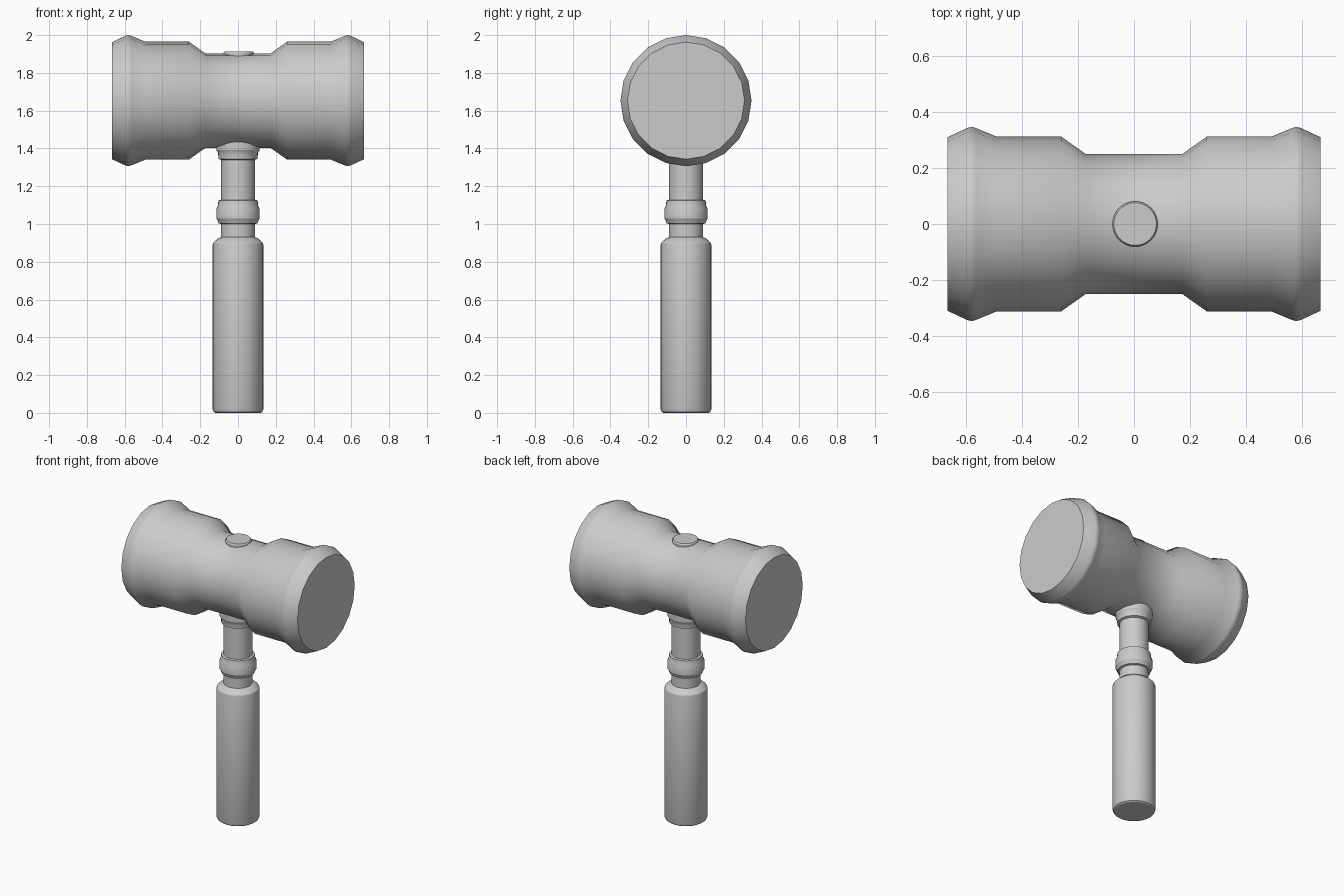
import bpy, bmesh, math
from mathutils import Matrix

if "Cube" in bpy.data.objects:
    bpy.data.objects.remove(bpy.data.objects["Cube"])


def lathe(name, profile, sides, matrix=Matrix(), angle=30):
    """Closed solid turned around z from (radius, height) points."""
    bm = bmesh.new()
    rings = []
    for r, h in profile:
        rings.append([bm.verts.new((r * math.cos(2 * math.pi * i / sides),
                                    r * math.sin(2 * math.pi * i / sides), h))
                      for i in range(sides)])
    for a, b in zip(rings, rings[1:]):
        for i in range(sides):
            j = (i + 1) % sides
            bm.faces.new((a[i], a[j], b[j], b[i]))
    bm.faces.new(rings[0][::-1])
    bm.faces.new(rings[-1])
    bm.transform(matrix)
    bmesh.ops.recalc_face_normals(bm, faces=bm.faces)
    mesh = bpy.data.meshes.new(name)
    bm.to_mesh(mesh)
    bm.free()
    ob = bpy.data.objects.new(name, mesh)
    bpy.context.collection.objects.link(ob)
    bpy.ops.object.select_all(action='DESELECT')
    bpy.context.view_layer.objects.active = ob
    ob.select_set(True)
    bpy.ops.object.shade_smooth_by_angle(angle=math.radians(angle))
    return ob


# Mallet head: half profile mirrored along x, 20 sides
half = [(0.25, 0.172), (0.312, 0.26), (0.312, 0.49), (0.343, 0.565),
        (0.347, 0.58), (0.343, 0.597), (0.31, 0.667)]
head_profile = [(r, -h) for r, h in reversed(half)] + half
lathe("mallet_head", head_profile, 20,
      Matrix.Translation((0, 0, 1.653)) @ Matrix.Rotation(math.pi / 2, 4, 'Y'), 40)

# Grip with bevelled ends
lathe("grip", [(0.12, 0), (0.129, 0.006), (0.134, 0.02), (0.134, 0.89),
               (0.131, 0.9), (0.104, 0.925), (0.09, 0.93)], 32)

# Shaft with turned ring, and collar under the head
lathe("shaft", [(0.09, 0.92), (0.09, 1.0), (0.103, 1.003), (0.109, 1.02),
                (0.115, 1.03), (0.115, 1.08), (0.106, 1.098), (0.104, 1.125),
                (0.09, 1.128), (0.09, 1.34), (0.104, 1.345), (0.105, 1.375),
                (0.115, 1.392), (0.115, 1.46)], 32)

# Shaft end showing on top of the head
lathe("top_peg", [(0.08, 1.85), (0.081, 1.905), (0.076, 1.913)], 32,
      Matrix.Translation((0.004, 0, 0)))
